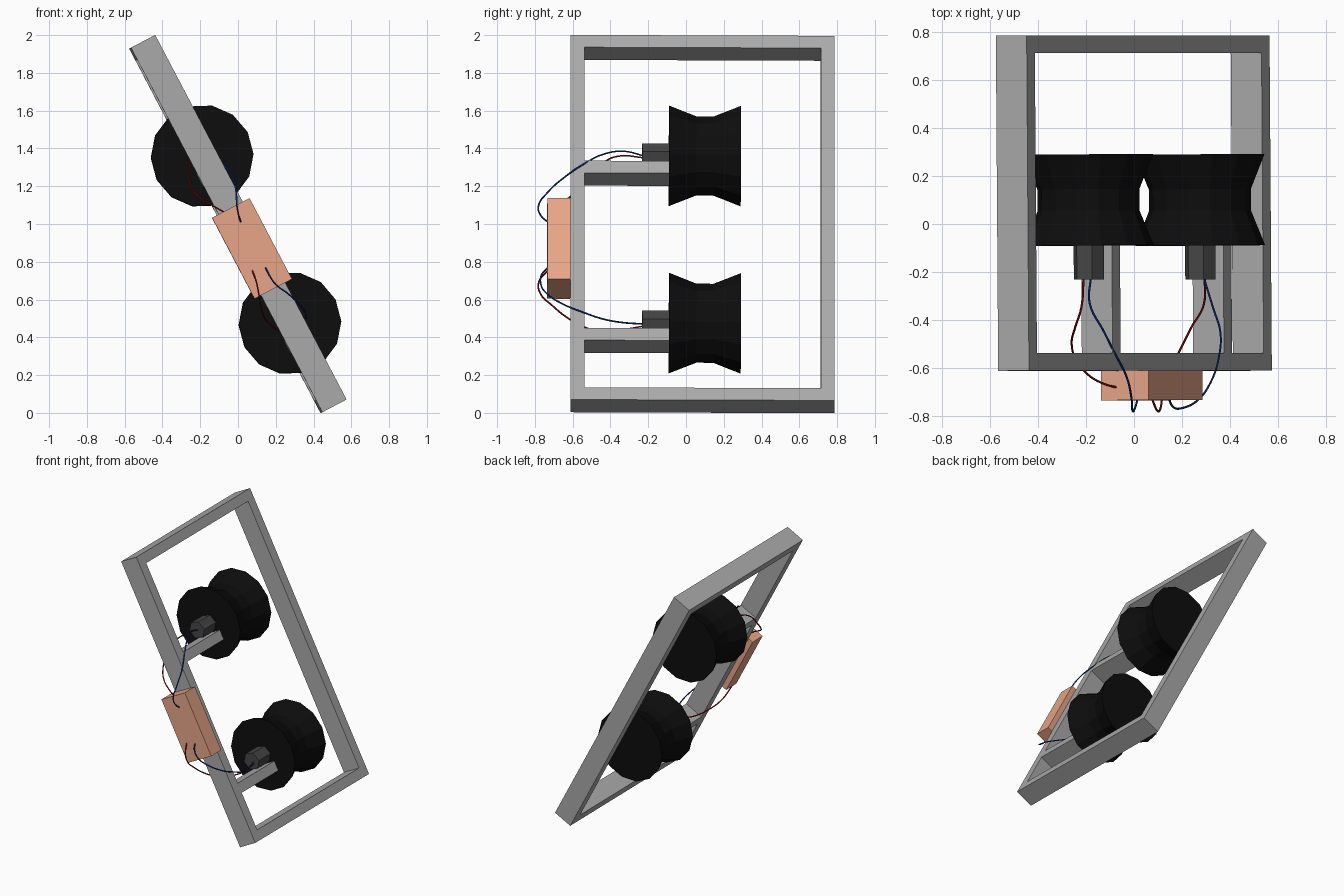
import bpy, bmesh, math
from mathutils import Matrix

if "Cube" in bpy.data.objects:
    bpy.data.objects.remove(bpy.data.objects["Cube"])

# Whole assembly leans sideways: local X = thickness, Y = depth, Z = length
LEAN = (Matrix.Translation((0, 0, 1)) @ Matrix.Rotation(math.radians(-27.7), 4, 'Y')
        @ Matrix.Rotation(math.radians(0.45), 4, 'Z'))


def material(name, rgb):
    m = bpy.data.materials.new(name)
    m.diffuse_color = (*rgb, 1)
    m.use_nodes = True
    m.node_tree.nodes["Principled BSDF"].inputs["Base Color"].default_value = m.diffuse_color
    return m


GREY = material("frame grey", (0.40, 0.40, 0.40))
COPPER = material("copper", (0.80, 0.38, 0.245))
BLACK = material("rubber black", (0.004, 0.004, 0.004))
DARK = material("motor grey", (0.06, 0.06, 0.06))
RED = material("wire red", (0.30, 0.004, 0.004))
BLUE = material("wire blue", (0.005, 0.04, 0.28))


def finish(name, bm, mat):
    bmesh.ops.recalc_face_normals(bm, faces=bm.faces)
    bm.transform(LEAN)
    mesh = bpy.data.meshes.new(name)
    bm.to_mesh(mesh)
    bm.free()
    mesh.materials.append(mat)
    ob = bpy.data.objects.new(name, mesh)
    bpy.context.collection.objects.link(ob)
    return ob


def box(name, x, y, z, mat):
    """Box from (min, max) ranges in leaning coordinates."""
    bm = bmesh.new()
    bmesh.ops.create_cube(bm, size=1)
    for v in bm.verts:
        v.co = [r[0] if c < 0 else r[1] for c, r in zip(v.co, (x, y, z))]
    return finish(name, bm, mat)


def turned(name, profile, sides, z, phase, mat):
    """Faceted solid turned around the depth axis; profile is (y, radius)."""
    bm = bmesh.new()
    rings = []
    for y, r in profile:
        angles = [math.radians(phase) + math.tau * i / sides for i in range(sides)]
        rings.append([bm.verts.new((r * math.cos(a), y, z + r * math.sin(a))) for a in angles])
    for a, b in zip(rings, rings[1:]):
        for i in range(sides):
            j = (i + 1) % sides
            bm.faces.new((a[i], a[j], b[j], b[i]))
    bm.faces.new(rings[0])
    bm.faces.new(rings[-1])
    return finish(name, bm, mat)


def wire(name, points, mat):
    cu = bpy.data.curves.new(name, 'CURVE')
    cu.dimensions = '3D'
    cu.bevel_depth = 0.0045
    cu.bevel_resolution = 1
    cu.resolution_u = 6
    cu.use_fill_caps = True
    sp = cu.splines.new('BEZIER')
    sp.bezier_points.add(len(points) - 1)
    for p, co in zip(sp.bezier_points, points):
        p.co = co
        p.handle_left_type = p.handle_right_type = 'AUTO'
    cu.materials.append(mat)
    ob = bpy.data.objects.new(name, cu)
    bpy.context.collection.objects.link(ob)
    bpy.ops.object.select_all(action='DESELECT')
    ob.select_set(True)
    bpy.context.view_layer.objects.active = ob
    bpy.ops.object.convert(target='MESH')
    bpy.ops.object.shade_smooth_by_angle()


# Rectangular frame
W, T, END = 0.0725, 0.073, 1.09
Y0, Y1 = -0.612, 0.786
box("top_bar", (-W, W), (Y0, Y1), (END - T, END), GREY)
box("bottom_bar", (-W, W), (Y0, Y1), (-END, -END + T), GREY)
box("front_rail", (-W, W), (Y0, Y0 + T), (-END + T, END - T), GREY)
box("back_rail", (-W, W), (Y1 - T, Y1), (-END + T, END - T), GREY)

# Two stations: support arm, motor and waisted roller
for label, u in (("upper", 0.407), ("lower", -0.593)):
    arm = u - 0.105
    box(label + "_arm", (-W, W), (Y0 + T, -0.09), (arm - T / 2, arm + T / 2), GREY)
    turned(label + "_motor", [(-0.232, 0.067), (-0.088, 0.067)], 6, u, 51.3, DARK)
    turned(label + "_roller", [(-0.09, 0.271), (0.055, 0.213), (0.145, 0.213), (0.29, 0.271)],
           14, u, 0, BLACK)

# Battery box on the front rail
box("battery_box", (-0.112, 0.112), (-0.735, Y0), (-0.391, 0.093), COPPER)

# Wires from box to motors
wire("upper_blue_wire", [(-.18, -.22, 1.36), (-.185, -.33, 1.385), (-.125, -.45, 1.365),
                         (-.09, -.52, 1.33), (-.03, -.64, 1.25), (-.01, -.73, 1.17),
                         (-.005, -.782, 1.09), (.005, -.765, 1.04), (.015, -.73, 1.01)], BLUE)
wire("upper_red_wire", [(-.21, -.22, 1.35), (-.22, -.35, 1.36), (-.245, -.43, 1.33),
                        (-.26, -.5, 1.25), (-.24, -.57, 1.18), (-.19, -.63, 1.13),
                        (-.13, -.665, 1.095), (-.06, -.685, 1.055)], RED)
wire("lower_blue_wire", [(.145, -.73, .77), (.165, -.765, .73), (.2, -.768, .68),
                         (.26, -.74, .635), (.32, -.66, .58), (.355, -.55, .535),
                         (.36, -.45, .50), (.33, -.35, .48), (.29, -.22, .47)], BLUE)
wire("lower_red_wire", [(.075, -.73, .755), (.098, -.78, .69), (.11, -.77, .63),
                        (.12, -.71, .57), (.14, -.63, .505), (.185, -.54, .455),
                        (.24, -.43, .43), (.29, -.34, .44), (.295, -.22, .46)], RED)
